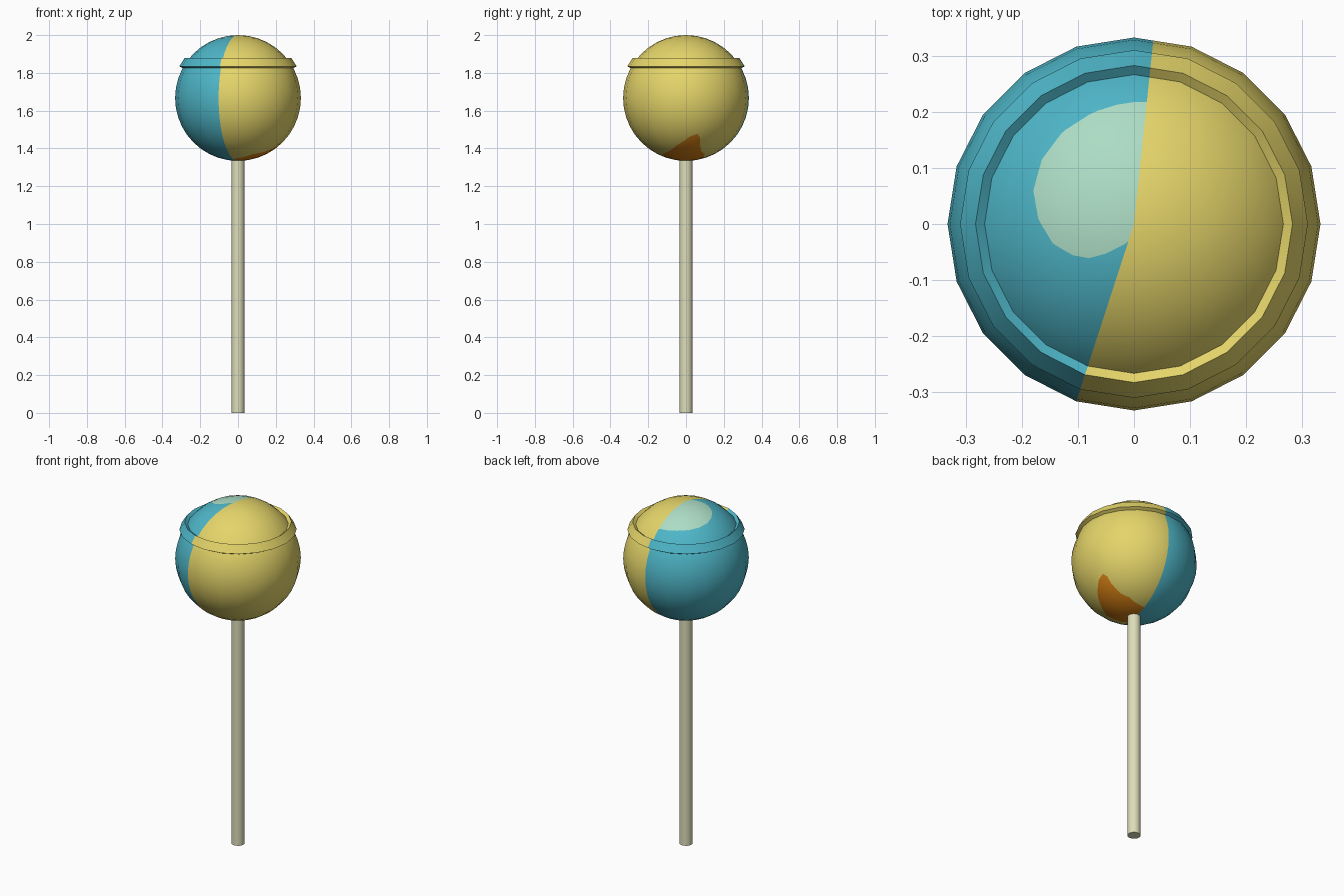
import bpy, bmesh, math
from mathutils import Vector

if "Cube" in bpy.data.objects:
    bpy.data.objects.remove(bpy.data.objects["Cube"])

R, CZ, SEG = 0.333, 1.667, 20        # candy radius, candy centre height, sides
A0, A1 = 84, 252                     # azimuth range of the teal half


def material(name, r, g, b):
    lin = lambda c: ((c / 255 + 0.055) / 1.055) ** 2.4
    m = bpy.data.materials.new(name)
    m.diffuse_color = (lin(r), lin(g), lin(b), 1)
    m.use_nodes = True
    m.node_tree.nodes["Principled BSDF"].inputs["Base Color"].default_value = m.diffuse_color
    return m


TEAL = material("teal", 78, 182, 200)
YELLOW = material("yellow", 229, 213, 106)
MINT = material("pale_mint", 172, 220, 196)
ORANGE = material("orange", 218, 130, 20)
CREAM = material("cream", 222, 222, 186)


def polar(az, elev=0.0):
    a, e = math.radians(az), math.radians(elev)
    return Vector((math.cos(a) * math.cos(e), math.sin(a) * math.cos(e), math.sin(e)))


def cut(bm, normal, test):
    """Cut the faces passing the test with a plane through the centre."""
    faces = [f for f in bm.faces if test(f.calc_center_median())]
    geom = set(faces)
    for f in faces:
        geom.update(f.edges)
        geom.update(f.verts)
    if geom:
        bmesh.ops.bisect_plane(bm, geom=list(geom), dist=1e-5,
                               plane_co=(0, 0, 0), plane_no=normal.normalized())


def split_halves(bm):
    """Teal on one side, yellow on the other, divided along two meridians."""
    for az in (A0, A1):
        d = polar(az)
        cut(bm, Vector((0, 0, 1)).cross(d), lambda m: m.dot(d) > 0)
    for f in bm.faces:
        m = f.calc_center_median()
        az = math.degrees(math.atan2(m.y, m.x)) % 360
        f.material_index = 0 if A0 < az < A1 else 1


def patch(bm, c, pts, old, new):
    """Recolour a star-shaped patch around direction c, outline counterclockwise."""
    for p in pts:
        cut(bm, c.cross(p), lambda m: m.dot(p) > 0 and m.normalized().dot(c) > 0.3)
    for p, q in zip(pts, pts[1:] + pts[:1]):
        n0, n1, edge = c.cross(p), c.cross(q), p.cross(q)
        sector = lambda m: m.dot(n0) > 0 > m.dot(n1) and m.dot(c) > 0
        cut(bm, edge, sector)
        for f in bm.faces:
            m = f.calc_center_median()
            if f.material_index == old and sector(m) and m.dot(edge) > 0:
                f.material_index = new


def add_object(name, bm, mats, z):
    me = bpy.data.meshes.new(name)
    bm.normal_update()
    for f in bm.faces:
        f.smooth = True
    bm.to_mesh(me)
    bm.free()
    for m in mats:
        me.materials.append(m)
    ob = bpy.data.objects.new(name, me)
    ob.location.z = z
    bpy.context.collection.objects.link(ob)
    return ob


def smooth_by_angle(ob):
    bpy.ops.object.select_all(action='DESELECT')
    ob.select_set(True)
    bpy.context.view_layer.objects.active = ob
    bpy.ops.object.shade_smooth_by_angle(angle=math.radians(30))


# Candy ball
bm = bmesh.new()
bmesh.ops.create_uvsphere(bm, u_segments=SEG, v_segments=20, radius=R)
split_halves(bm)


# Pale patch on the teal half, outlined as seen from above
def on_top(x, y):
    return Vector((x, y, math.sqrt(R * R - x * x - y * y))).normalized()


outline = [(0.04, 0.22), (-0.03, 0.215), (-0.08, 0.197), (-0.13, 0.163),
           (-0.165, 0.115), (-0.18, 0.06), (-0.172, 0.01), (-0.145, -0.035),
           (-0.11, -0.056), (-0.08, -0.061), (-0.05, -0.053), (-0.015, -0.035),
           (0.04, 0.02), (0.06, 0.12)]
patch(bm, on_top(-0.07, 0.07), [on_top(*p) for p in outline], 0, 2)

# Orange patch under the yellow half: azimuth, angle up from the bottom
outline = [(-108, 13), (-90, 17), (-57, 27), (-13, 41), (4, 51.6), (12.7, 55),
           (17, 51), (19, 43), (27, 32), (41, 27), (50, 22), (84, 17)]
patch(bm, Vector((0, 0, -1)), [polar(a, t - 90) for a, t in reversed(outline)], 1, 3)

ball = add_object("candy_ball", bm, [TEAL, YELLOW, MINT, ORANGE], CZ)
ball.data.normals_split_custom_set_from_vertices(
    [v.co.normalized() for v in ball.data.vertices])

# Raised band around the upper part of the ball
bm = bmesh.new()
profile = [(0.293 * s, 0.158 * s) for s in (0.97, 1.06)] + \
          [(0.267 * s, 0.199 * s) for s in (1.06, 0.97)]
rings = []
for i in range(SEG):
    d = polar(360 / SEG * i)
    rings.append([bm.verts.new((d.x * r, d.y * r, z)) for r, z in profile])
for a, b in zip(rings, rings[1:] + rings[:1]):
    for k in range(4):
        j = (k + 1) % 4
        bm.faces.new((a[k], b[k], b[j], a[j]))
bmesh.ops.recalc_face_normals(bm, faces=bm.faces[:])
split_halves(bm)
smooth_by_angle(add_object("raised_band", bm, [TEAL, YELLOW], CZ))

# Stick
bm = bmesh.new()
length = 1.36
bmesh.ops.create_cone(bm, cap_ends=True, segments=16, radius1=0.035,
                      radius2=0.035, depth=length)
smooth_by_angle(add_object("stick", bm, [CREAM], length / 2))
